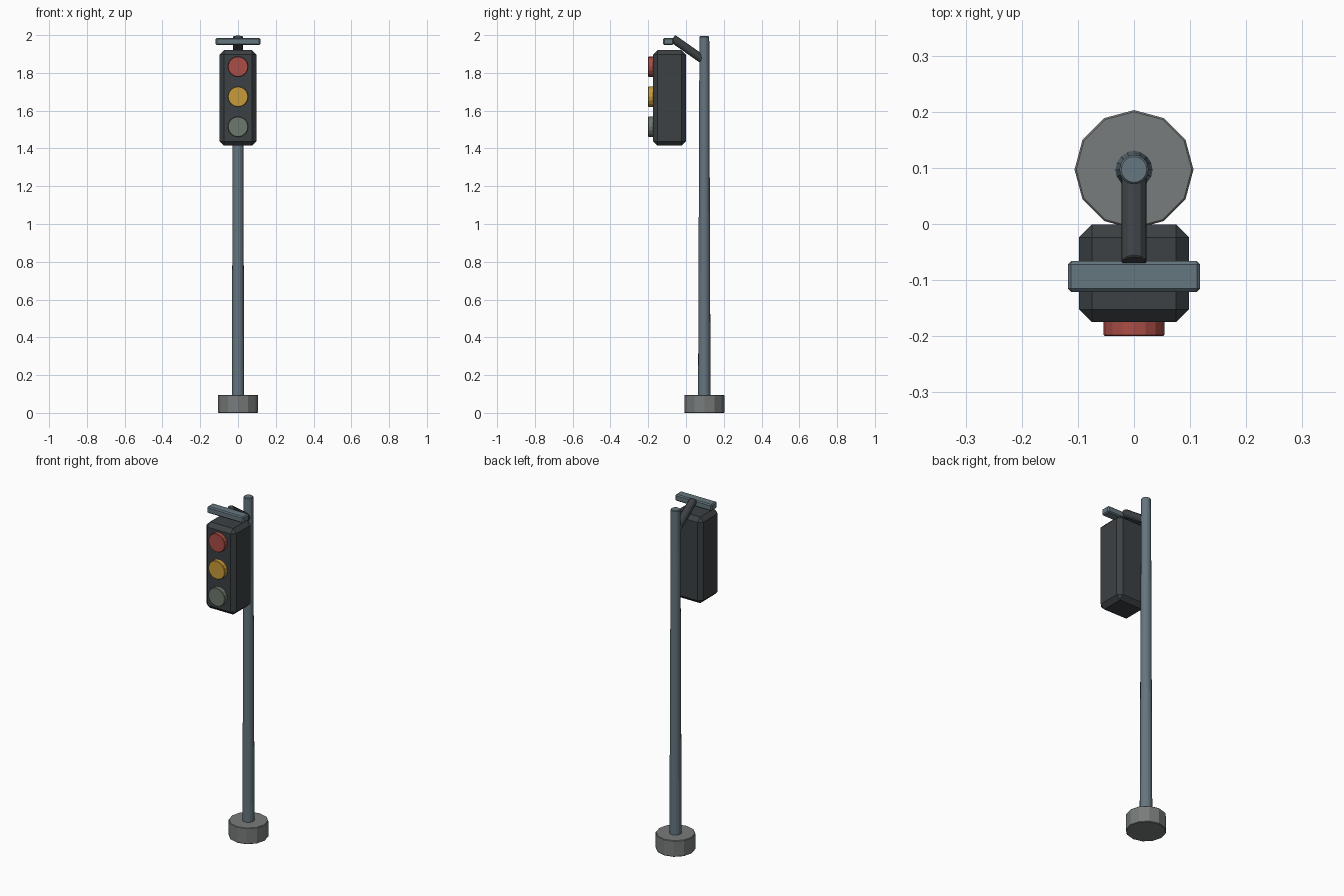
import bpy
from math import pi
from mathutils import Vector

if "Cube" in bpy.data.objects:
    bpy.data.objects.remove(bpy.data.objects["Cube"])


def material(name, rgb):
    m = bpy.data.materials.new(name)
    m.diffuse_color = (*rgb, 1)
    m.use_nodes = True
    m.node_tree.nodes["Principled BSDF"].inputs["Base Color"].default_value = m.diffuse_color
    return m


dark = material("dark_shell", (0.045, 0.052, 0.056))
steel = material("blue_steel", (0.13, 0.18, 0.21))
stone = material("stone", (0.19, 0.20, 0.20))


def finish(ob, name, mat, bevel):
    ob.name = name
    ob.data.materials.append(mat)
    if bevel:
        b = ob.modifiers.new("Bevel", "BEVEL")
        b.width = bevel
        b.segments = 1
        b.limit_method = "ANGLE"
        b.angle_limit = pi / 4
    return ob


def box(name, lo, hi, mat, bevel):
    lo, hi = Vector(lo), Vector(hi)
    bpy.ops.mesh.primitive_cube_add(size=1, location=(lo + hi) / 2)
    ob = bpy.context.object
    ob.scale = hi - lo
    bpy.ops.object.transform_apply(location=False, rotation=False, scale=True)
    return finish(ob, name, mat, bevel)


def rod(name, a, b, r1, r2, sides, mat, bevel=0):
    a, b = Vector(a), Vector(b)
    d = b - a
    bpy.ops.mesh.primitive_cone_add(
        vertices=sides, radius1=r1, radius2=r2, depth=d.length,
        location=(a + b) / 2, rotation=d.to_track_quat("Z", "Y").to_euler())
    return finish(bpy.context.object, name, mat, bevel)


# Footing and tapered pole
Y = 0.097
rod("base", (0, Y, 0), (0, Y, 0.095), 0.106, 0.106, 12, stone, 0.003)
rod("pole", (0, Y, 0.08), (0, Y, 1.994), 0.033, 0.026, 16, steel, 0.003)

# Signal housing with chamfered edges
box("housing", (-0.098, -0.175, 1.415), (0.098, -0.001, 1.92), dark, 0.023)

# Sloping bracket from pole to the top bar
rod("bracket_arm", (0, 0.1, 1.863), (0, -0.07, 1.982), 0.0225, 0.0225, 12, dark, 0.002)
box("top_bar", (-0.118, -0.121, 1.948), (0.118, -0.066, 1.986), steel, 0.006)

# Three lamps on the front
lamps = (("red", (0.40, 0.075, 0.06), 1.833),
         ("amber", (0.58, 0.33, 0.04), 1.674),
         ("green", (0.15, 0.19, 0.15), 1.515))
for name, rgb, z in lamps:
    rod(name + "_lamp", (0, -0.165, z), (0, -0.2, z), 0.054, 0.054, 16,
        material(name + "_glass", rgb), 0.002)
